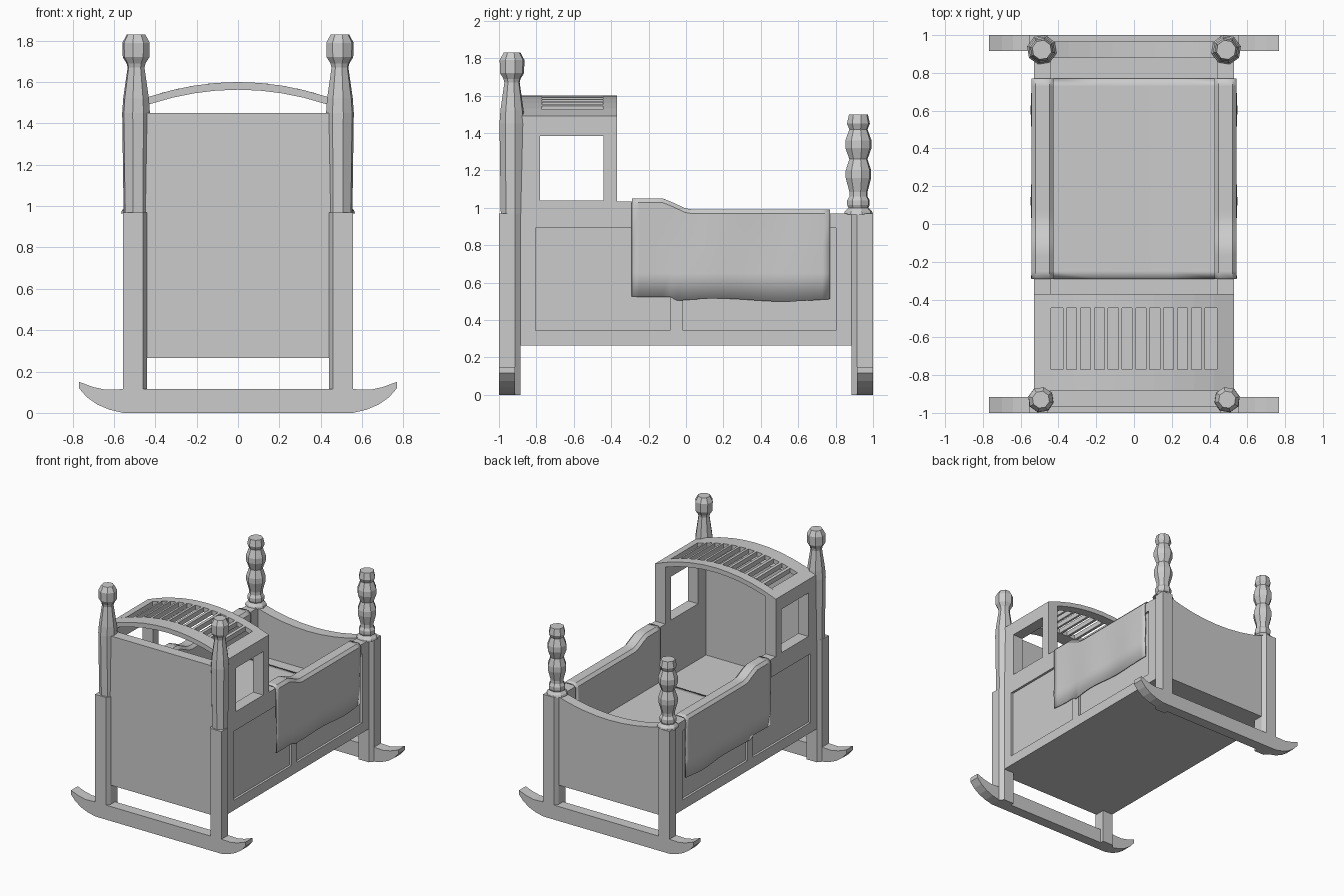
import bpy, bmesh, math
from mathutils import Vector

if "Cube" in bpy.data.objects:
    bpy.data.objects.remove(bpy.data.objects["Cube"])


def finish(bm, name, mirror=""):
    bmesh.ops.remove_doubles(bm, verts=bm.verts, dist=1e-5)
    bmesh.ops.recalc_face_normals(bm, faces=bm.faces)
    me = bpy.data.meshes.new(name)
    bm.to_mesh(me)
    bm.free()
    ob = bpy.data.objects.new(name, me)
    bpy.context.collection.objects.link(ob)
    if mirror:
        add_mirror(ob, mirror)
    return ob


def add_mirror(ob, axes):
    m = ob.modifiers.new("mirror", "MIRROR")
    m.use_axis = ["x" in axes, "y" in axes, False]
    m.use_mirror_merge = False


def prism(name, pts, axis, a, b, mirror=""):
    """Extrude a 2D outline from a to b along the given axis."""
    place = {"x": lambda u, v: (a, u, v), "y": lambda u, v: (u, a, v),
             "z": lambda u, v: (u, v, a)}[axis]
    step = Vector([(b - a) * (axis == k) for k in "xyz"])
    bm = bmesh.new()
    f = bm.faces.new([bm.verts.new(place(*p)) for p in pts])
    new = bmesh.ops.extrude_face_region(bm, geom=[f], use_keep_orig=True)["geom"]
    bmesh.ops.translate(bm, vec=step, verts=[g for g in new if isinstance(g, bmesh.types.BMVert)])
    return finish(bm, name, mirror)


def box(name, x, y, z, mirror=""):
    return prism(name, [(x[0], y[0]), (x[1], y[0]), (x[1], y[1]), (x[0], y[1])],
                 "z", z[0], z[1], mirror)


def lathe(name, profile, cx, cy, sides=8):
    """Closed turned part from (radius, z) pairs, mirrored to the other side."""
    bm = bmesh.new()
    rings = []
    for r, z in profile:
        rings.append([bm.verts.new((cx + r * math.cos((i + 0.3) * math.tau / sides),
                                    cy + r * math.sin((i + 0.3) * math.tau / sides), z))
                      for i in range(sides)])
    for lo, hi in zip(rings, rings[1:]):
        for i in range(sides):
            j = (i + 1) % sides
            bm.faces.new((lo[i], lo[j], hi[j], hi[i]))
    bm.faces.new(rings[0])
    bm.faces.new(rings[-1])
    return finish(bm, name, "x")


def rim(y):
    """Height of the side's upper edge behind the hood."""
    return 1.035 - 0.06 * min(1, max(0, (y + 0.12) / 0.13))


def arch(x):
    """Height of the hood's upper surface."""
    return 1.6 - 0.11 * (x / 0.535) ** 2


# Four square legs with two chamfered corners
prism("leg", [(.555, -1), (.46, -1), (.44, -.97), (.44, -.885), (.53, -.885), (.555, -.915)],
      "z", 0, .97, "xy")

# Rockers with upswept tips
half = [(.555, 0), (.62, .015), (.68, .04), (.73, .075), (.768, .118), (.768, .15),
        (.70, .125), (.64, .112), (.555, .115)]
prism("rocker", half + [(-x, z) for x, z in reversed(half)], "y", -1, -.915, "y")

# Tall head posts and turned foot posts
lathe("head_post", [(.062, .97), (.069, 1.45), (.064, 1.52), (.042, 1.67), (.047, 1.69),
                    (.066, 1.72), (.068, 1.79), (.046, 1.83)], .493, -.93)
lathe("foot_post", [(.08, .965), (.075, .98), (.055, 1.0), (.062, 1.015), (.062, 1.04),
                    (.05, 1.06), (.05, 1.085), (.07, 1.16), (.07, 1.20), (.05, 1.26),
                    (.072, 1.32), (.072, 1.36), (.05, 1.42), (.063, 1.45), (.052, 1.5)],
      .488, .922)

# Headboard, and footboard with a sagging top edge
box("headboard", (-.45, .45), (-.965, -.88), (.265, 1.45))
xs = [.46 - .115 * i for i in range(9)]
prism("footboard", [(-.46, .265), (.46, .265)] + [(x, .9 + .07 * (x / .46) ** 2) for x in xs],
      "y", .88, .965)

# Side panels: stepped outline, window and two recessed fields
side = prism("side_panel", [(-.885, .265), (.885, .265), (.885, .97), (.01, .975),
                            (-.12, 1.035), (-.37, 1.035), (-.37, 1.49), (-.885, 1.49)],
             "x", .44, .53)
cutters = [box("window_cutter", (.3, .7), (-.78, -.44), (1.04, 1.385)),
           box("field_cutter_a", (.512, .7), (-.805, -.085), (.345, .893)),
           box("field_cutter_b", (.512, .7), (-.015, .803), (.345, .893))]
for c in cutters:
    m = side.modifiers.new("cut", "BOOLEAN")
    m.operation, m.solver, m.object = "DIFFERENCE", "EXACT", c
bpy.context.view_layer.objects.active = side
for m in list(side.modifiers):
    bpy.ops.object.modifier_apply(modifier=m.name)
for c in cutters:
    bpy.data.objects.remove(c)
add_mirror(side, "x")


# Arched hood: two cross bands, two end strips and thin bars between the slots
def hood_piece(name, x0, x1, y0, y1, n, mirror=""):
    px = [x0 + (x1 - x0) * i / n for i in range(n + 1)]
    top = [(x, arch(x)) for x in px]
    low = [(x, arch(x) - .037) for x in reversed(px)]
    return prism(name, top + low, "y", y0, y1, mirror)


hood_piece("hood_front_band", -.53, .53, -.885, -.77, 10)
hood_piece("hood_back_band", -.53, .53, -.445, -.37, 10)
hood_piece("hood_end_strip", .44, .53, -.77, -.445, 1, "x")
pitch = .88 / 12
for i in range(1, 12):
    x = -.44 + pitch * i
    hood_piece("hood_bar", x - .01, x + .01, -.77, -.445, 1)

# Bottom board and mattress
box("bottom_board", (-.45, .45), (-.885, .885), (.265, .30))
box("mattress", (-.44, .44), (-.88, .88), (.30, .595))

# Blanket lying on the mattress and draped over both sides
bm = bmesh.new()
rows = []
ny = 26
for k in range(ny + 1):
    y = -.29 + 1.06 * k / ny
    t = rim(y) + .012
    hem = (.53 if y < -.08 else .507) + .008 * math.sin(9 * y)
    w = .536 + .005 * math.sin(13 * y)
    path = [(w, hem), (w + .002, .65), (w, .8), (.538, t - .02), (.52, t), (.45, t),
            (.43, t - .02), (.428, .61), (.2, .603)]
    path += [(-x, z) for x, z in reversed(path)]
    rows.append([bm.verts.new((x, y, z)) for x, z in path])
for a, b in zip(rows, rows[1:]):
    for i in range(len(a) - 1):
        bm.faces.new((a[i], a[i + 1], b[i + 1], b[i]))
blanket = finish(bm, "blanket")
s = blanket.modifiers.new("thickness", "SOLIDIFY")
s.thickness, s.offset = .008, 0
bpy.context.view_layer.objects.active = blanket
blanket.select_set(True)
bpy.ops.object.shade_smooth_by_angle(angle=math.radians(30))
